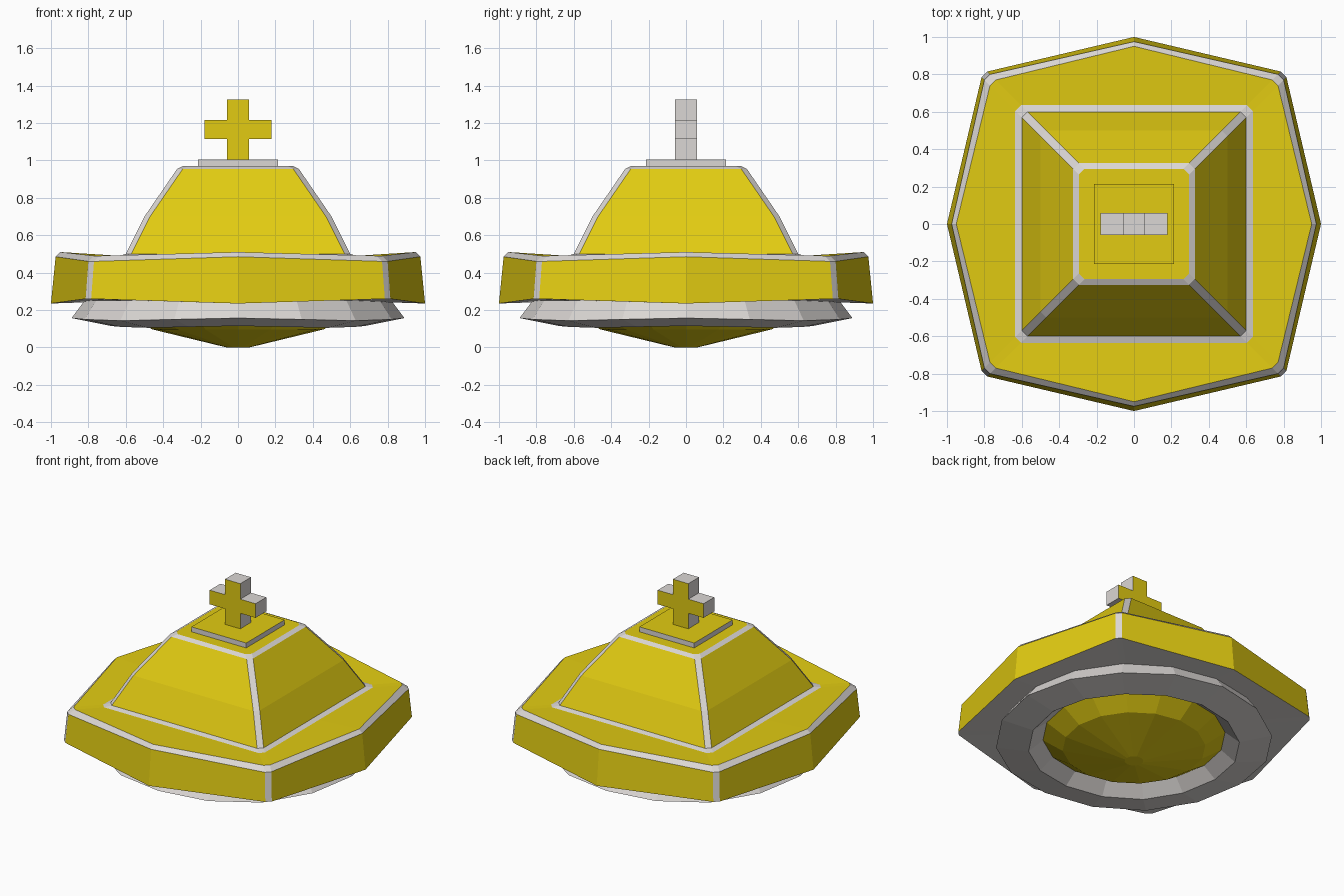
import bpy, bmesh, math

if "Cube" in bpy.data.objects:
    bpy.data.objects.remove(bpy.data.objects["Cube"])


def material(name, rgb):
    m = bpy.data.materials.new(name)
    m.diffuse_color = (*rgb, 1)
    m.use_nodes = True
    m.node_tree.nodes["Principled BSDF"].inputs["Base Color"].default_value = m.diffuse_color
    return m


MATS = [material("yellow", (0.76, 0.60, 0.006)), material("silver", (0.71, 0.68, 0.66))]
YELLOW, SILVER = 0, 1


def finish(bm, name):
    bmesh.ops.recalc_face_normals(bm, faces=bm.faces)
    me = bpy.data.meshes.new(name)
    bm.to_mesh(me)
    bm.free()
    for m in MATS:
        me.materials.append(m)
    ob = bpy.data.objects.new(name, me)
    bpy.context.collection.objects.link(ob)
    return ob


def loft(name, rings, rule, cap_start=None, cap_end=None):
    """Bridge rings of points; rule(band, segment) gives the colour."""
    bm = bmesh.new()
    loops = [[bm.verts.new(p) for p in r] for r in rings]
    n = len(loops[0])
    for b in range(len(loops) - 1):
        for i in range(n):
            j = (i + 1) % n
            f = bm.faces.new((loops[b][i], loops[b][j], loops[b + 1][j], loops[b + 1][i]))
            f.material_index = rule(b, i)
    for cap, loop in ((cap_start, loops[0]), (cap_end, loops[-1])):
        if cap is not None:
            bm.faces.new(loop).material_index = cap
    return finish(bm, name)


def octagon(mid, corner, zm, zc, ch=0.03):
    """Four side midpoints and four chamfered corners."""
    pts = []
    for k in range(4):
        c, s = round(math.cos(k * math.pi / 2)), round(math.sin(k * math.pi / 2))
        for x, y, z in ((mid, 0, zm), (corner, corner - ch, zc), (corner - ch, corner, zc)):
            pts.append((c * x - s * y, s * x + c * y, z))
    return pts


def circle(r, z, wave=0.0, n=16):
    return [(r * math.cos(a), r * math.sin(a), z - wave * (1 - math.cos(4 * a)))
            for a in (2 * math.pi * i / n for i in range(n))]


# Rim and stepped pyramid with silver trim
body_rings = [octagon(*v) for v in (
    (0.75, 0.53, 0.25, 0.25),
    (1.00, 0.815, 0.235, 0.26),
    (0.975, 0.80, 0.485, 0.46),
    (0.95, 0.77, 0.51, 0.49),
    (0.635, 0.635, 0.49, 0.49),
    (0.60, 0.60, 0.50, 0.50),
    (0.50, 0.50, 0.70, 0.70),
    (0.325, 0.325, 0.955, 0.955),
    (0.295, 0.295, 0.97, 0.97))]


def body_colour(band, seg):
    if band in (0, 2, 4, 7):
        return SILVER
    return SILVER if seg % 3 == 1 and band != 3 else YELLOW


loft("rim_and_roof", body_rings, body_colour, SILVER, YELLOW)

# Silver ring under the rim
loft("lower_ring", [circle(0.82, 0.25), circle(0.89, 0.157, 0.007),
                    circle(0.68, 0.115, 0.005), circle(0.585, 0.185)],
     lambda b, i: SILVER)

# Yellow bowl in the ring
loft("bottom_bowl", [circle(0.59, 0.185), circle(0.46, 0.097), circle(0.06, 0)],
     lambda b, i: YELLOW, None, YELLOW)

# Base plate: silver edge, yellow top
loft("top_plate", [[(x * 0.215, y * 0.215, z) for x, y in ((-1, -1), (1, -1), (1, 1), (-1, 1))]
                   for z in (0.96, 1.005)],
     lambda b, i: SILVER, YELLOW, YELLOW)

# Cross: yellow front and back, silver edges
half = [(0.06, 1.0), (0.06, 1.115), (0.18, 1.115), (0.18, 1.215), (0.06, 1.215), (0.06, 1.325)]
outline = half + [(-x, z) for x, z in reversed(half)]
loft("cross", [[(x, y, z) for x, z in outline] for y in (-0.06, 0.06)],
     lambda b, i: SILVER, YELLOW, YELLOW)
